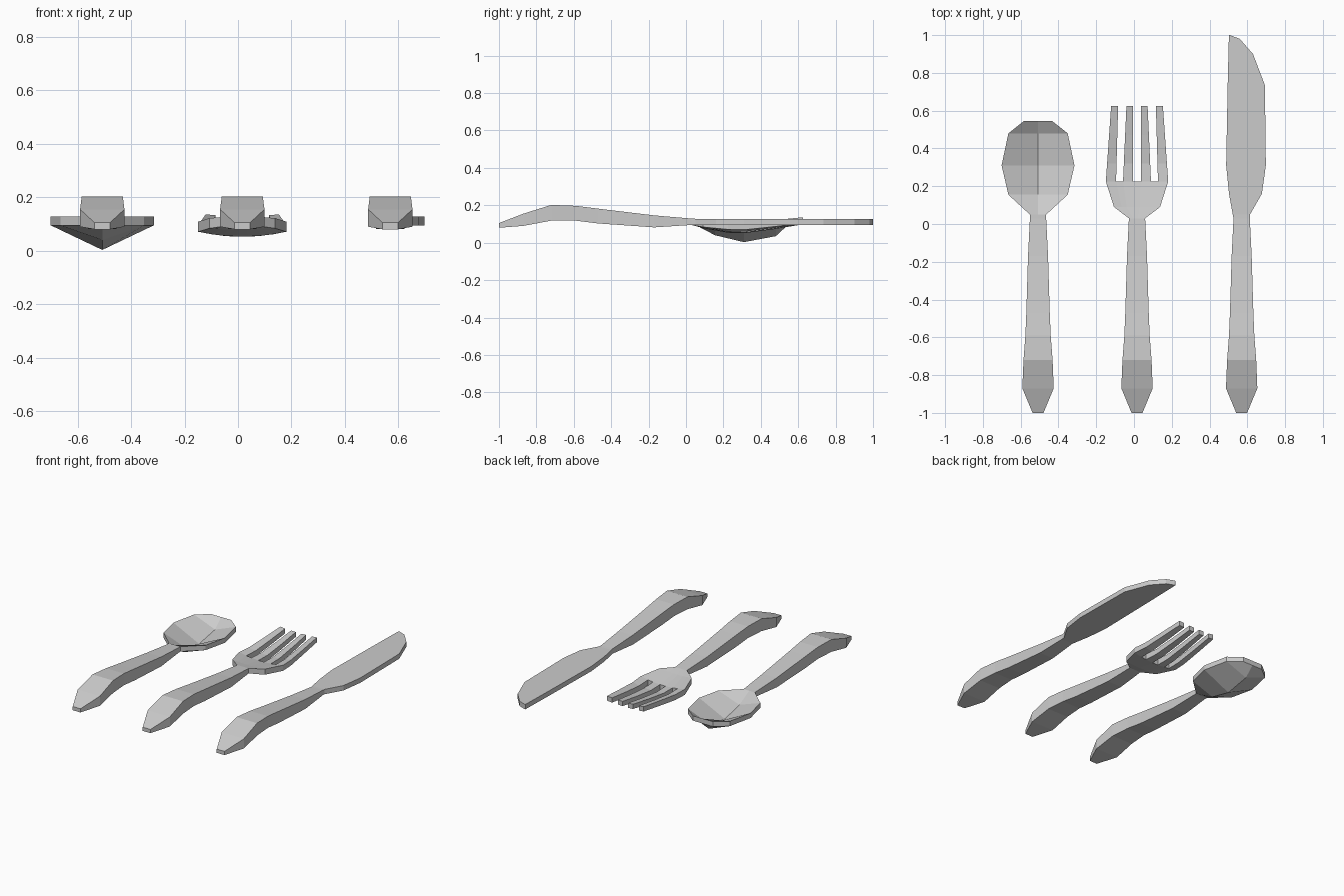
import bpy, bmesh
from collections import Counter

if "Cube" in bpy.data.objects:
    bpy.data.objects.remove(bpy.data.objects["Cube"])

# shared handle: y, half width, top z, bottom z
HANDLE = [(-1.0, .029, .105, .08), (-.87, .083, .155, .09), (-.72, .077, .202, .118),
          (-.59, .067, .197, .118), (-.47, .062, .182, .103), (-.17, .053, .146, .082),
          (.03, .043, .129, .095)]


def handle_rows(cx, fractions):
    return [[(cx + f * w, y, t, b) for f in fractions] for y, w, t, b in HANDLE]


def plate(name, rows, is_gap=lambda i, j: False):
    """Closed thick sheet from rows of (x, y, top z, bottom z) columns."""
    bm = bmesh.new()
    top = [[bm.verts.new((x, y, t)) for x, y, t, b in r] for r in rows]
    bot = [[bm.verts.new((x, y, b)) for x, y, t, b in r] for r in rows]
    borders, count = [], Counter()
    for i in range(len(rows) - 1):
        for j in range(len(rows[0]) - 1):
            if is_gap(i, j):
                continue
            loop = [(i, j), (i, j + 1), (i + 1, j + 1), (i + 1, j)]
            bm.faces.new([top[a][c] for a, c in loop])
            bm.faces.new([bot[a][c] for a, c in reversed(loop)])
            for k in range(4):
                p, q = loop[k], loop[(k + 1) % 4]
                borders.append((p, q))
                count[frozenset((p, q))] += 1
    # side walls along every open border
    for p, q in borders:
        if count[frozenset((p, q))] == 1:
            bm.faces.new([top[q[0]][q[1]], top[p[0]][p[1]],
                          bot[p[0]][p[1]], bot[q[0]][q[1]]])
    bmesh.ops.recalc_face_normals(bm, faces=bm.faces)
    me = bpy.data.meshes.new(name)
    bm.to_mesh(me)
    bm.free()
    ob = bpy.data.objects.new(name, me)
    bpy.context.collection.objects.link(ob)
    return ob


# spoon: bowl with a flat rim and a sunken centre line
cx = -.508
rows = handle_rows(cx, (-1, 0, 1))
for y, w, depth in [(.05, .043, 0), (.155, .157, .055), (.31, .193, .092),
                    (.48, .157, .06), (.545, .075, 0)]:
    rows.append([(cx + f * w, y, .128 - d, .095 - d)
                 for f, d in ((-1, 0), (0, depth), (1, 0))])
plate("spoon", rows)

# fork: dished palm, then four tapering tines
cx = .016
base = (.021, .074, .111, .165)     # tine edges at the palm
tip = (.021, .056, .1, .137)        # tine edges at the tips
mirror = lambda v: [-a for a in reversed(v)] + list(v)
fractions = mirror([b / base[3] for b in base])
rows = handle_rows(cx, fractions)
for y, w, b, bow in [(.09, .122, .078, .006), (.225, .165, .053, .018)]:
    rows.append([(cx + f * w, y, b + .038 + bow * f * f, b + bow * f * f)
                 for f in fractions])
palm = len(rows) - 1
for y, b, bow in [(.32, .052, .018), (.47, .072, .014), (.625, .098, .006)]:
    s = (y - .225) / .4
    xs = mirror([p + (q - p) * s for p, q in zip(base, tip)])
    rows.append([(cx + x, y, b + .038 - .006 * s + bow * f * f, b + bow * f * f)
                 for x, f in zip(xs, fractions)])
plate("fork", rows, lambda i, j: i >= palm and j % 2 == 1)

# knife: flat blade with a nearly straight back and a curved edge
rows = handle_rows(.57, (-1, 1))
for y, left, right in [(.05, .523, .614), (.16, .503, .677), (.31, .488, .698),
                       (.735, .496, .693), (.9, .5, .63), (.98, .502, .56),
                       (1.0, .503, .508)]:
    rows.append([(left, y, .128, .095), (right, y, .128, .095)])
plate("knife", rows)
